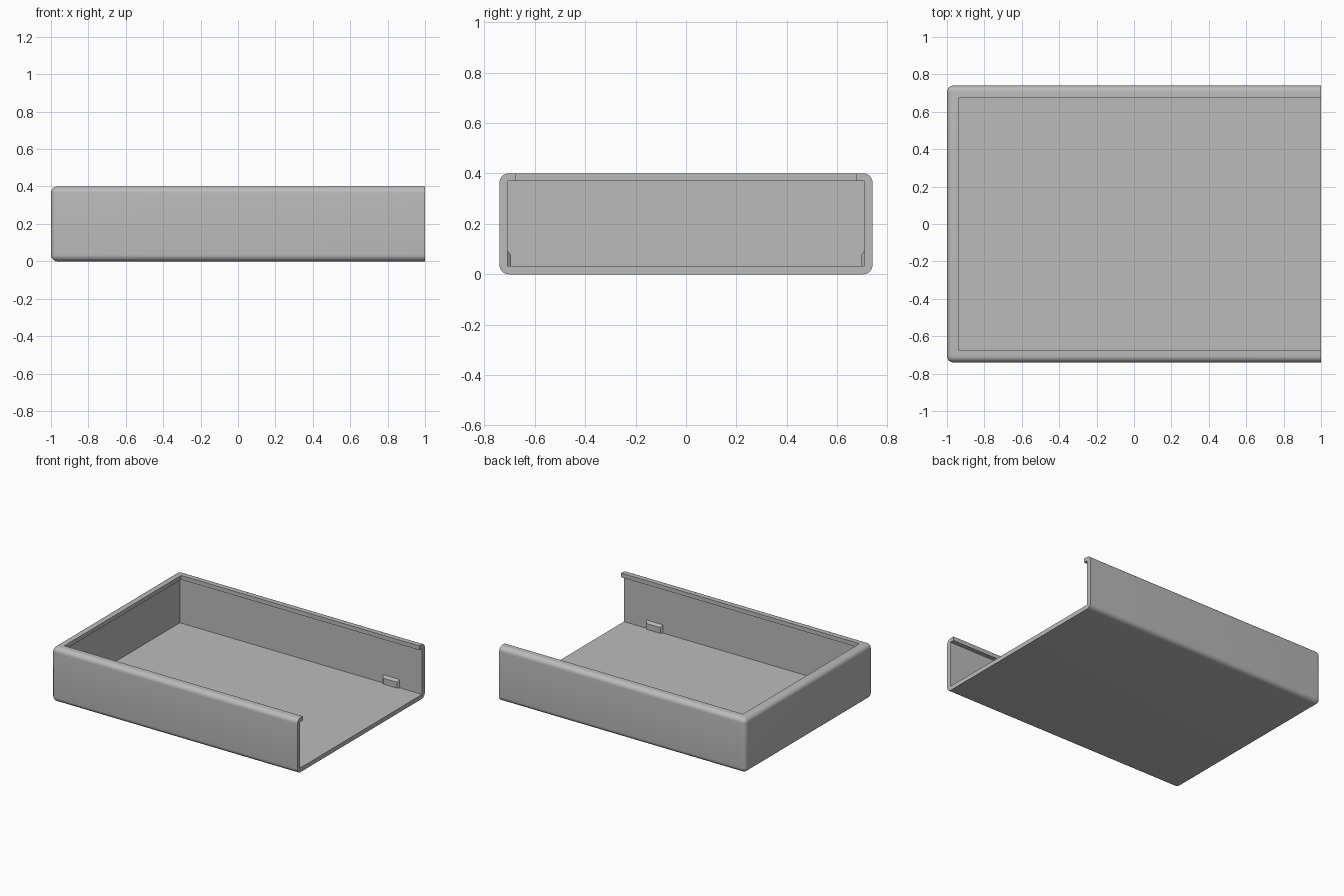
import bpy, bmesh
from mathutils import Vector

cube = bpy.data.objects.get("Cube")
if cube:
    bpy.data.objects.remove(cube, do_unlink=True)

grey = bpy.data.materials.new("plain grey")
grey.use_nodes = True
grey.diffuse_color = (0.5, 0.5, 0.5, 1)
grey.node_tree.nodes["Principled BSDF"].inputs["Base Color"].default_value = (0.5, 0.5, 0.5, 1)

HALF_Y, HEIGHT, WALL, ROUND = 0.74, 0.4, 0.032, 0.035


def box_mesh(low, high):
    """Box spanning two opposite corners."""
    low, high = Vector(low), Vector(high)
    bm = bmesh.new()
    bmesh.ops.create_cube(bm, size=1)
    for v in bm.verts:
        v.co = (low + high) / 2 + v.co * (high - low)
    return bm


def add_object(name, bm):
    mesh = bpy.data.meshes.new(name)
    bm.to_mesh(mesh)
    bm.free()
    mesh.materials.append(grey)
    obj = bpy.data.objects.new(name, mesh)
    bpy.context.collection.objects.link(obj)
    return obj


# Rounded outer shell, left sharp at the open end
bm = box_mesh((-1, -HALF_Y, 0), (1, HALF_Y, HEIGHT))
edges = [e for e in bm.edges if any(v.co.x < 0 for v in e.verts)]
bmesh.ops.bevel(bm, geom=edges, offset=ROUND, segments=8, profile=0.5, affect='EDGES')
tray = add_object("tray_shell", bm)

# Inner cavity and the narrower top opening, which leaves a lip
side, lip = HALF_Y - WALL, HALF_Y - 2 * WALL
cutters = [
    add_object("cavity_cutter", box_mesh((WALL - 1, -side, WALL), (1.2, side, HEIGHT - 0.03))),
    add_object("opening_cutter", box_mesh((2 * WALL - 1, -lip, HEIGHT / 2), (1.3, lip, 0.6))),
]
for cutter in cutters:
    mod = tray.modifiers.new(cutter.name, 'BOOLEAN')
    mod.operation, mod.solver, mod.object = 'DIFFERENCE', 'EXACT', cutter
graph = bpy.context.evaluated_depsgraph_get()
tray.data = bpy.data.meshes.new_from_object(tray.evaluated_get(graph))
tray.modifiers.clear()
for cutter in cutters:
    bpy.data.objects.remove(cutter, do_unlink=True)

bpy.ops.object.select_all(action='DESELECT')
tray.select_set(True)
bpy.context.view_layer.objects.active = tray
bpy.ops.object.shade_smooth_by_angle(angle=0.5)

# Tapered catches low on each side wall, near the open end
for name, sign in (("left_back_catch", 1), ("right_front_catch", -1)):
    bm = box_mesh((0.68, side - 0.014, WALL), (0.82, side + 0.002, 0.095))
    for v in bm.verts:
        if v.co.y < side:
            v.co.x += 0.015 if v.co.x < 0.75 else -0.015
            if v.co.z > 0.05:
                v.co.z -= 0.02
        v.co.y *= sign
    bmesh.ops.recalc_face_normals(bm, faces=bm.faces)
    add_object(name, bm)
